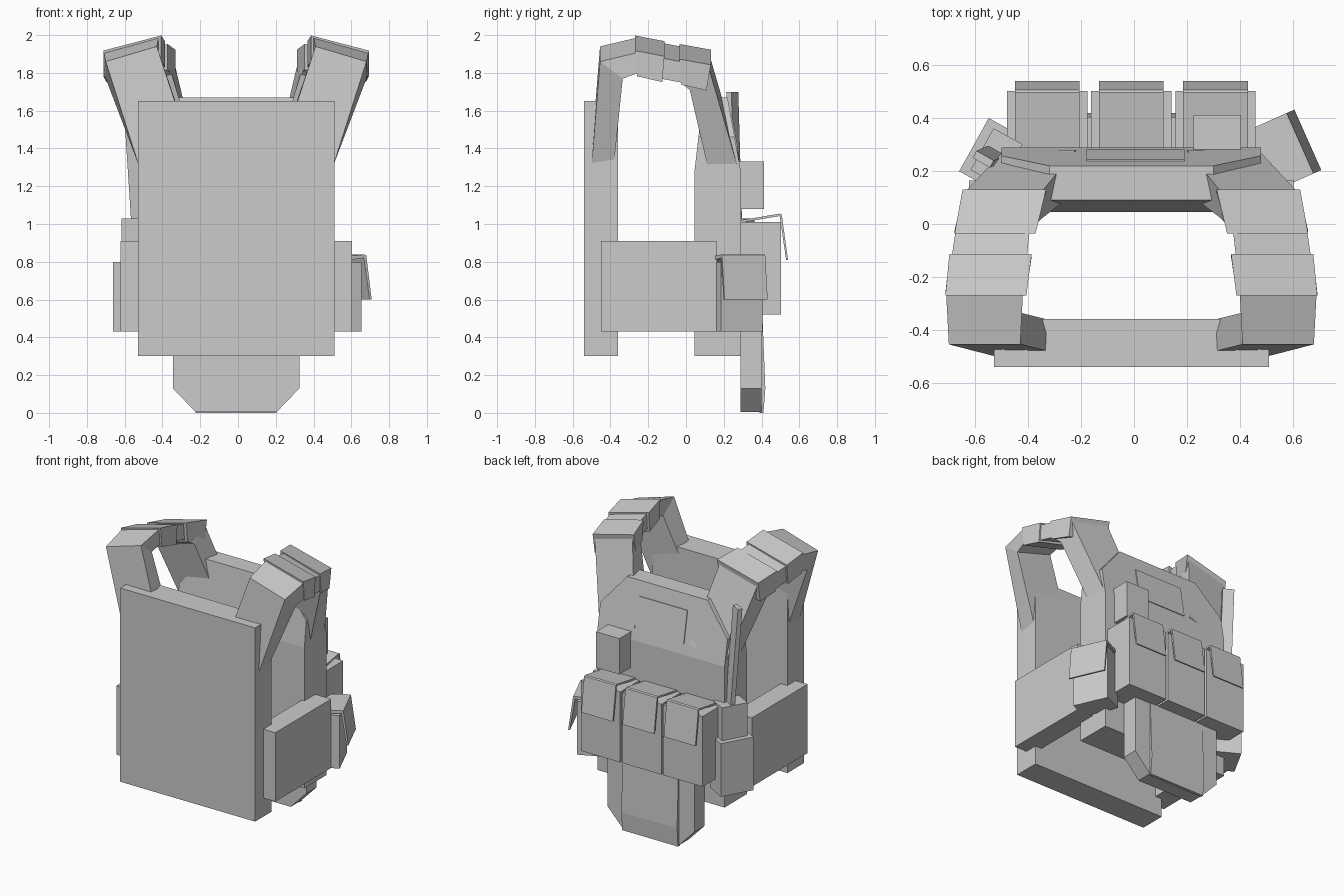
import bpy, bmesh
from math import radians
from mathutils import Matrix, Vector

if "Cube" in bpy.data.objects:
    bpy.data.objects.remove(bpy.data.objects["Cube"])

CX = -0.01  # symmetry plane of the vest


def loft(name, rings, matrix=None):
    """Closed solid bridging a list of equal-length point rings."""
    bm = bmesh.new()
    vs = [[bm.verts.new(p) for p in r] for r in rings]
    n = len(vs[0])
    for a, b in zip(vs, vs[1:]):
        for i in range(n):
            j = (i + 1) % n
            bm.faces.new((a[i], a[j], b[j], b[i]))
    bm.faces.new(vs[0])
    bm.faces.new(vs[-1])
    if matrix:
        bm.transform(matrix)
    bmesh.ops.recalc_face_normals(bm, faces=bm.faces)
    me = bpy.data.meshes.new(name)
    bm.to_mesh(me)
    bm.free()
    ob = bpy.data.objects.new(name, me)
    bpy.context.collection.objects.link(ob)
    return ob


def box(name, x, y, z, matrix=None):
    ring = lambda h: [(x[0], y[0], h), (x[1], y[0], h), (x[1], y[1], h), (x[0], y[1], h)]
    return loft(name, [ring(z[0]), ring(z[1])], matrix)


def prism_x(name, profile, x, matrix=None):
    return loft(name, [[(h, y, z) for y, z in profile] for h in x], matrix)


def placed(x, y, angle):
    return Matrix.Translation((x, y, 0)) @ Matrix.Rotation(radians(angle), 4, 'Z')


# Back and front armour panels
box("back_panel", (-0.53, 0.51), (-0.54, -0.36), (0.3, 1.65))
box("front_panel", (-0.50, 0.48), (0.045, 0.29), (0.3, 1.28))

# Sloped upper chest with cut corners
outline = [(-0.49, 1.28), (0.49, 1.28), (0.49, 1.46), (0.31, 1.67), (-0.31, 1.67), (-0.49, 1.46)]
slope = lambda y0, y1: [(CX + x, y0 + (y1 - y0) * (z - 1.28) / 0.39, z) for x, z in outline]
loft("upper_chest", [slope(0.045, 0.09), slope(0.29, 0.22)])
prism_x("chest_patch", [(0.27, 1.35), (0.283, 1.35), (0.244, 1.57), (0.23, 1.57)], (-0.18, 0.19))
box("chest_box", (0.225, 0.405), (0.27, 0.412), (1.08, 1.33))


# Shoulder straps: inner x, outer x, y, inner top z, thickness dy, dz
def strap_ring(s, side, grow=0.0):
    xi, xo, y, z, dy, dz = s
    d = Vector((dy, dz)).normalized() * grow
    pts = [(xi - grow, y - d.x, z - d.y), (xo + grow, y - d.x, z - 0.08 - d.y),
           (xo + grow, y + dy + d.x, z - 0.08 + dz + d.y), (xi - grow, y + dy + d.x, z + dz + d.y)]
    return [(CX + side * px, py, pz) for px, py, pz in pts]


strap = [(0.24, 0.515, -0.50, 1.39, 0.12, 0.02),
         (0.42, 0.69, -0.455, 1.94, 0.12, -0.09),
         (0.41, 0.70, -0.265, 1.985, 0.0, -0.11),
         (0.385, 0.665, -0.03, 1.94, 0.0, -0.11),
         (0.34, 0.63, 0.12, 1.91, -0.10, -0.12),
         (0.21, 0.48, 0.28, 1.36, -0.16, 0.0)]
pads = [((0.405, 0.695, -0.27, 1.99, 0.01, -0.12), (0.385, 0.68, -0.115, 1.96, -0.01, -0.12)),
        ((0.37, 0.66, -0.035, 1.945, 0.01, -0.12), (0.33, 0.63, 0.13, 1.915, -0.02, -0.12))]
for label, side in (("right", 1), ("left", -1)):
    loft("shoulder_strap_" + label, [strap_ring(s, side) for s in strap])
    for a, b in pads:
        loft("shoulder_pad_" + label, [strap_ring(a, side, 0.008), strap_ring(b, side, 0.008)])
    # Side waist band
    xs = sorted((CX + side * 0.47, CX + side * 0.613))
    box("waist_band_" + label, xs, (-0.45, 0.165), (0.43, 0.91))

# Three front pouches with folded lids
lid = [(0.29, 1.008), (0.29, 1.02), (0.497, 1.055), (0.507, 1.05),
       (0.54, 0.81), (0.53, 0.81), (0.496, 1.042)]
for i in (-1, 0, 1):
    c = CX + 0.318 * i
    box("front_pouch", (c - 0.152, c + 0.152), (0.28, 0.502), (0.52, 1.01))
    prism_x("front_pouch_lid", lid, (c - 0.122, c + 0.122))

# Hanging lower pouch with chamfered bottom corners
hang = [(-0.335, 0.53), (-0.335, 0.13), (-0.215, 0.005), (0.215, 0.005), (0.335, 0.13), (0.335, 0.53)]
loft("hanging_pouch", [[(CX + x, y, z) for x, z in hang] for y in (0.288, 0.40)])
prism_x("hanging_pouch_front", [(0.39, 0.53), (0.404, 0.53), (0.42, 0.13), (0.41, 0.0), (0.39, 0.0)],
        (CX - 0.215, CX + 0.215))

# Angled side pouch with lid (right)
m = placed(0.605, 0.295, -66)
box("side_pouch", (-0.12, 0.12), (-0.15, 0.0), (0.43, 0.80), m)
prism_x("side_pouch_lid", [(-0.15, 0.80), (-0.15, 0.825), (0.015, 0.838), (0.025, 0.835),
                           (0.057, 0.60), (0.045, 0.60), (0.012, 0.82)], (-0.125, 0.125), m)

# Angled radio in its holder with aerial (left)
m = placed(-0.605, 0.30, 61)
box("radio_holder", (-0.115, 0.115), (-0.16, 0.0), (0.43, 0.80), m)
box("radio", (-0.09, 0.09), (-0.16, -0.035), (0.43, 1.03), m)
aerial = lambda x, y, z: [(x + a, y + b, z) for a, b in
                          ((-0.04, 0.005), (-0.025, 0.032), (0.04, -0.005), (0.025, -0.032))]
loft("radio_aerial", [aerial(-0.525, 0.265, 1.0), aerial(-0.57, 0.245, 1.70)])
